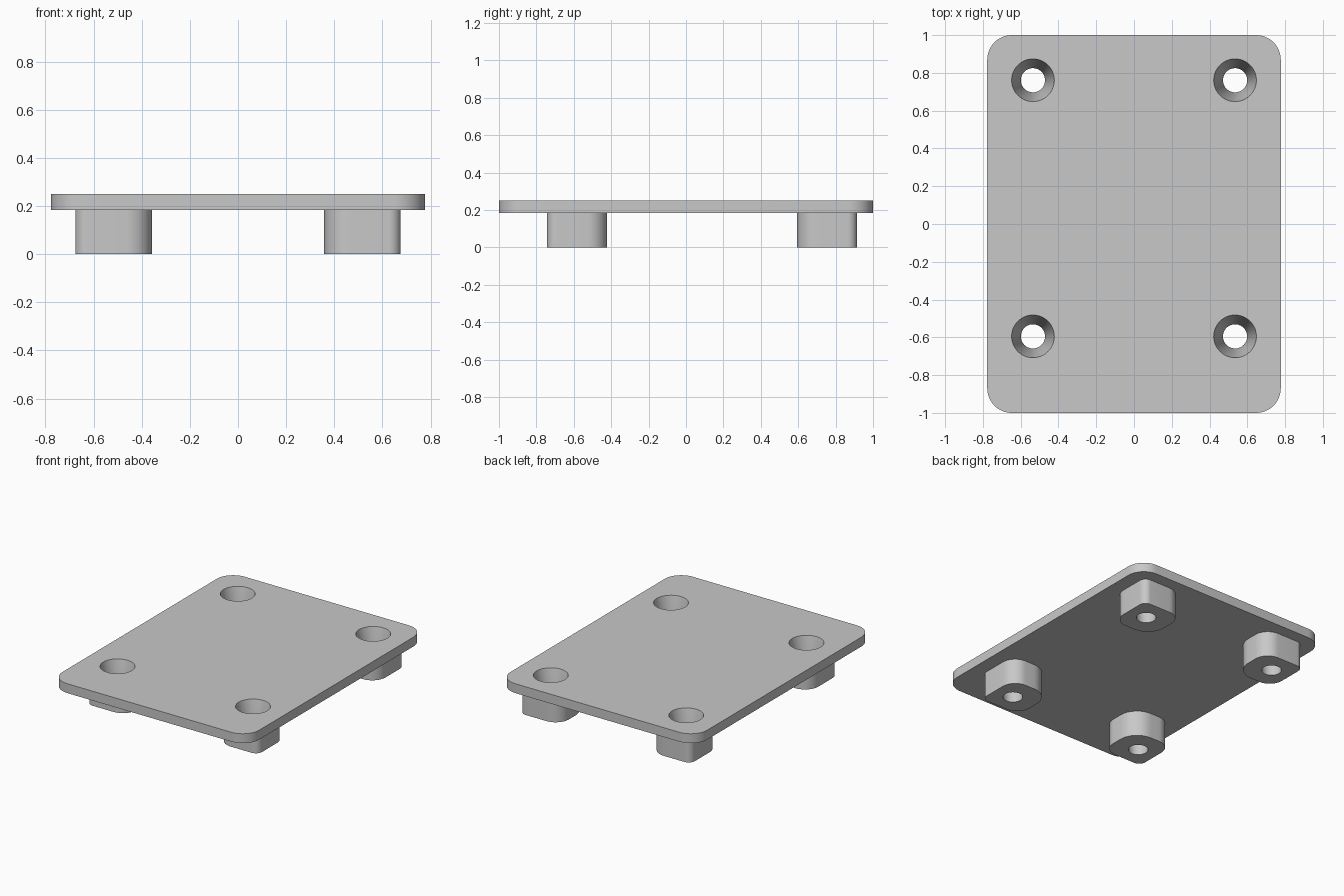
import bpy
import bmesh
from math import cos, sin, pi, radians

if "Cube" in bpy.data.objects:
    bpy.data.objects.remove(bpy.data.objects["Cube"], do_unlink=True)

PLATE_BOTTOM, TOP = 0.183, 0.25
HOLE_X = 0.535

grey = bpy.data.materials.new("plain grey")
grey.use_nodes = True
colour = (0.58, 0.58, 0.58, 1)
grey.diffuse_color = colour
grey.node_tree.nodes["Principled BSDF"].inputs["Base Color"].default_value = colour


def add_object(name, bm):
    bmesh.ops.recalc_face_normals(bm, faces=bm.faces)
    mesh = bpy.data.meshes.new(name)
    bm.to_mesh(mesh)
    bm.free()
    mesh.materials.append(grey)
    obj = bpy.data.objects.new(name, mesh)
    bpy.context.collection.objects.link(obj)
    return obj


def rounded_block(name, centre, half, z0, z1, radius_at, steps=12):
    """Upright block; radius_at(sx, sy) gives the fillet of each corner."""
    outline = []
    for quarter, (sx, sy) in enumerate(((1, 1), (-1, 1), (-1, -1), (1, -1))):
        r = radius_at(sx, sy)
        for i in range(steps + 1):
            a = (quarter + i / steps) * pi / 2
            outline.append((centre[0] + sx * (half[0] - r) + r * cos(a),
                            centre[1] + sy * (half[1] - r) + r * sin(a)))
    bm = bmesh.new()
    base = bm.faces.new([bm.verts.new((x, y, z0)) for x, y in outline])
    side = bmesh.ops.extrude_face_region(bm, geom=[base])["geom"]
    bmesh.ops.translate(bm, vec=(0, 0, z1 - z0),
                        verts=[v for v in side if isinstance(v, bmesh.types.BMVert)])
    return add_object(name, bm)


def turned_cutter(name, centre, profile, sides=48):
    """Solid of revolution around a vertical axis, from (radius, z) pairs."""
    bm = bmesh.new()
    rings = [[bm.verts.new((centre[0] + r * cos(2 * pi * i / sides),
                            centre[1] + r * sin(2 * pi * i / sides), z))
              for i in range(sides)] for r, z in profile]
    for low, high in zip(rings, rings[1:]):
        for i in range(sides):
            j = (i + 1) % sides
            bm.faces.new((low[i], low[j], high[j], high[i]))
    bm.faces.new(rings[0])
    bm.faces.new(rings[-1])
    return add_object(name, bm)


def combine(target, tool, operation):
    tool.hide_render = True
    mod = target.modifiers.new(operation.lower(), "BOOLEAN")
    mod.operation, mod.solver, mod.object = operation, "EXACT", tool
    bpy.context.view_layer.objects.active = target
    bpy.ops.object.modifier_apply(modifier=mod.name)
    bpy.data.objects.remove(tool, do_unlink=True)


# Plate with rounded corners
plate = rounded_block("mounting_plate", (0, 0), (0.777, 1.0), PLATE_BOTTOM, TOP,
                      lambda sx, sy: 0.13)

# Four feet: tight outer corner, broad inner corners
corners = [(sx, sy) for sx in (-1, 1) for sy in (-1, 1)]
for fx, fy in corners:
    def foot_radius(sx, sy):
        outward = (sx == fx) + (sy == fy)
        return (0.14, 0.105, 0.05)[outward]
    foot_y = 0.754 if fy > 0 else -0.583
    foot = rounded_block("foot", (fx * 0.517, foot_y), (0.159, 0.16),
                         0, PLATE_BOTTOM + 0.03, foot_radius)
    combine(plate, foot, "UNION")

# Tapered screw holes through plate and feet
for fx, fy in corners:
    hole_y = 0.761 if fy > 0 else -0.595
    hole = turned_cutter("screw_hole", (fx * HOLE_X, hole_y),
                         ((0.064, -0.05), (0.064, 0.03), (0.113, TOP), (0.1175, TOP + 0.02)))
    combine(plate, hole, "DIFFERENCE")

# Smooth fillets and holes, crisp edges
bpy.ops.object.select_all(action="DESELECT")
plate.select_set(True)
bpy.context.view_layer.objects.active = plate
bpy.ops.object.shade_smooth_by_angle(angle=radians(30))
